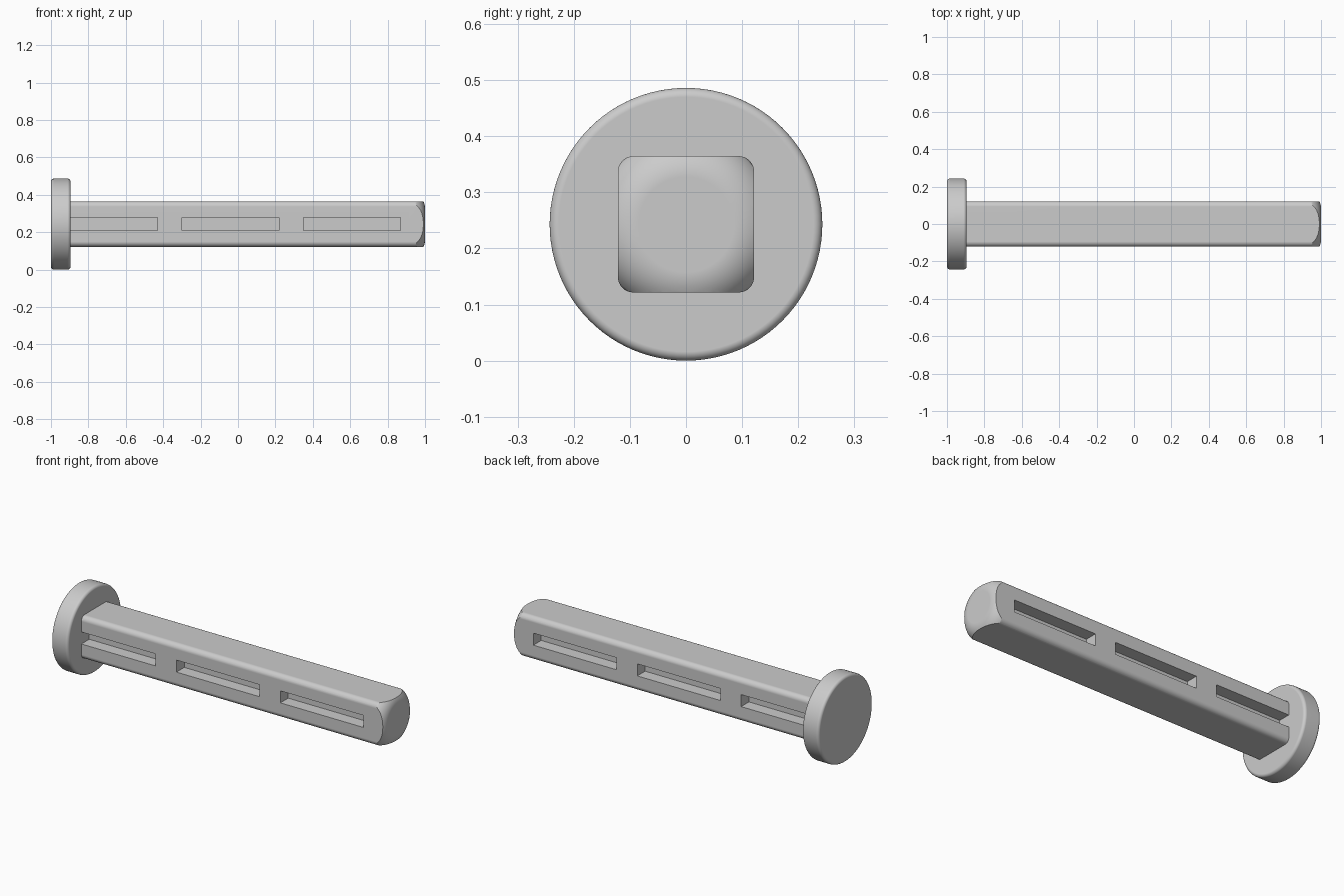
import bpy, bmesh
from math import pi, sin, cos

if "Cube" in bpy.data.objects:
    bpy.data.objects.remove(bpy.data.objects["Cube"], do_unlink=True)

AXIS_Z = 0.243      # height of the pin's centre line
HALF = 0.1215       # half width of the square shaft

grey = bpy.data.materials.new("plain grey")
grey.use_nodes = True
grey.diffuse_color = (0.6, 0.6, 0.6, 1)
grey.node_tree.nodes["Principled BSDF"].inputs["Base Color"].default_value = (0.6, 0.6, 0.6, 1)


def finish(name, bm):
    bmesh.ops.recalc_face_normals(bm, faces=bm.faces)
    mesh = bpy.data.meshes.new(name)
    bm.to_mesh(mesh)
    bm.free()
    mesh.materials.append(grey)
    obj = bpy.data.objects.new(name, mesh)
    bpy.context.collection.objects.link(obj)
    obj.location.z = AXIS_Z
    return obj


def loft(name, rings):
    """Closed solid through rings of equal point count, capped at both ends."""
    bm = bmesh.new()
    loops = [[bm.verts.new(p) for p in ring] for ring in rings]
    n = len(loops[0])
    for a, b in zip(loops, loops[1:]):
        for i in range(n):
            j = (i + 1) % n
            bm.faces.new((a[i], a[j], b[j], b[i]))
    bm.faces.new(loops[0])
    bm.faces.new(loops[-1])
    return finish(name, bm)


def lathe(name, profile, n=96):
    """Turn (x, radius) points about the long axis."""
    return loft(name, [[(x, r * cos(2 * pi * i / n), r * sin(2 * pi * i / n))
                        for i in range(n)] for x, r in profile])


def arc(cx, cr, radius, start, end, steps):
    angles = [start + (end - start) * i / steps for i in range(steps + 1)]
    return [(cx + radius * cos(a), cr + radius * sin(a)) for a in angles]


def box(name, x0, x1, y0, y1, z0, z1):
    return loft(name, [[(x, y0, z0), (x, y1, z0), (x, y1, z1), (x, y0, z1)]
                       for x in (x0, x1)])


def boolean(obj, cutter, operation):
    bpy.context.view_layer.objects.active = obj
    mod = obj.modifiers.new("cut", "BOOLEAN")
    mod.object, mod.operation, mod.solver = cutter, operation, "EXACT"
    bpy.ops.object.modifier_apply(modifier=mod.name)
    bpy.data.objects.remove(cutter, do_unlink=True)


def smooth(obj):
    bpy.ops.object.select_all(action="DESELECT")
    obj.select_set(True)
    bpy.context.view_layer.objects.active = obj
    bpy.ops.object.shade_smooth_by_angle(angle=pi / 7)
    mod = obj.modifiers.new("flat_face_normals", "WEIGHTED_NORMAL")
    mod.keep_sharp = True


# Round head with softened rims
f = 0.016
head = lathe("head", arc(-1 + f, AXIS_Z - f, f, pi, pi / 2, 6)
             + arc(-0.895 - f, AXIS_Z - f, f, pi / 2, 0, 6))

# Square shaft with rounded long edges
c = 0.028
section = []
for k, (sy, sz) in enumerate([(1, 1), (-1, 1), (-1, -1), (1, -1)]):
    section += arc(sy * (HALF - c), sz * (HALF - c), c, k * pi / 2, (k + 1) * pi / 2, 8)
shaft = loft("shaft", [[(x, y, z) for y, z in section] for x in (-0.92, 1.1)])

# Turned rounding of the free end
end_round = [(-1.2, 0.165)] + arc(0.92, 0.085, 0.08, pi / 2, 0, 14)
boolean(shaft, lathe("end_cutter", end_round), "INTERSECT")

# Three shallow slots on the front and the back
DEPTH = 0.07
for x0, x1 in [(-0.97, -0.43), (-0.30, 0.22), (0.35, 0.87)]:
    for y0, y1 in [(-0.3, DEPTH - HALF), (HALF - DEPTH, 0.3)]:
        boolean(shaft, box("slot_cutter", x0, x1, y0, y1, -0.034, 0.034), "DIFFERENCE")

for part in (head, shaft):
    smooth(part)
